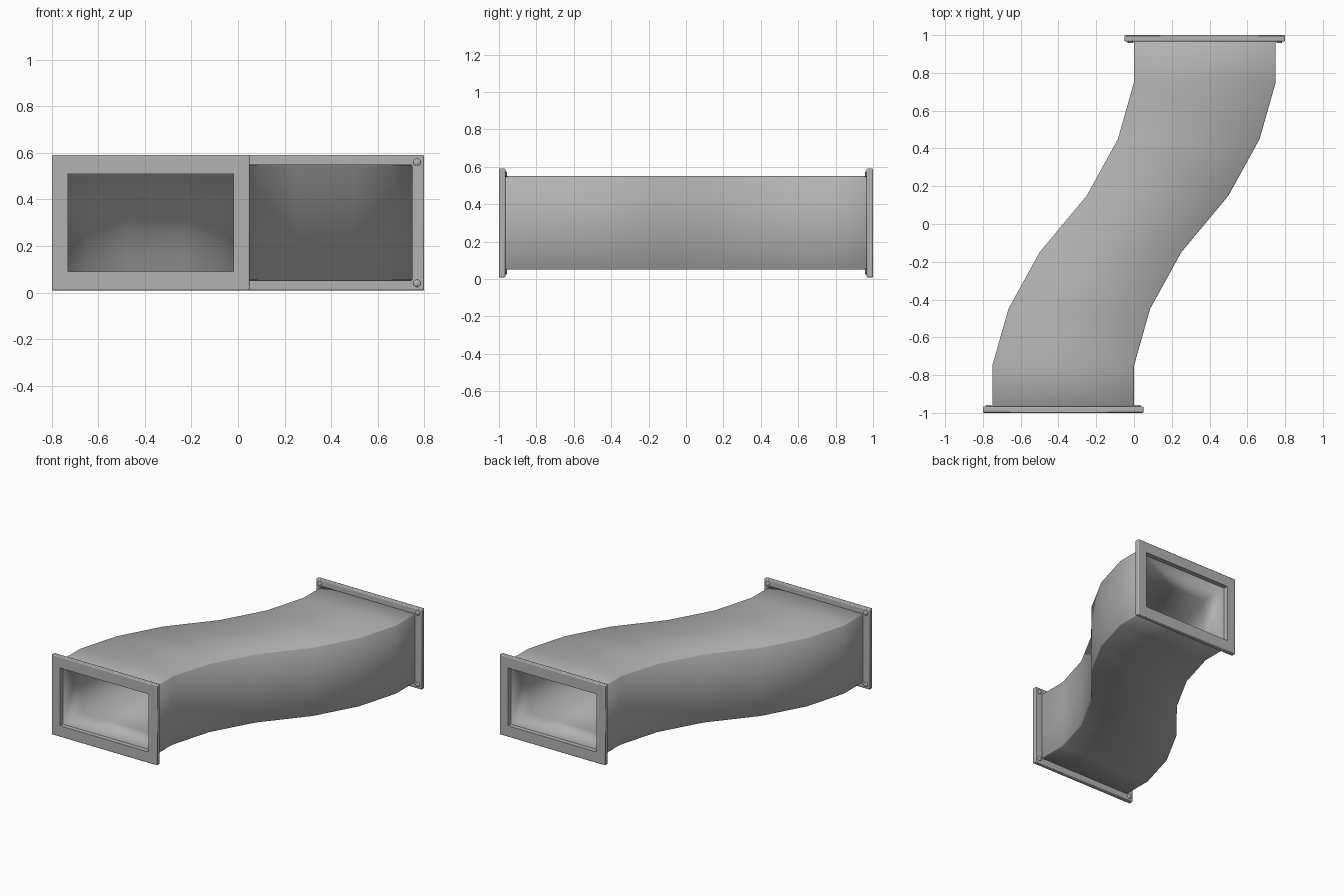
import bpy, bmesh, math

if "Cube" in bpy.data.objects:
    bpy.data.objects.remove(bpy.data.objects["Cube"])

CZ = 0.30                      # height of the duct centre line
OUT = (0.375, 0.25)            # half sizes of the duct's outer section
INN = (0.355, 0.21)            # half sizes of the duct's opening
# S-shaped centre line (x, y)
PATH = [(-0.375, -0.967), (-0.375, -0.75), (-0.29, -0.45), (-0.125, -0.15),
        (0.125, 0.15), (0.29, 0.45), (0.375, 0.75), (0.375, 0.967)]

# Dark grey metal
metal = bpy.data.materials.new("dark_metal")
metal.diffuse_color = (0.45, 0.45, 0.45, 1)
metal.use_nodes = True
metal.node_tree.nodes["Principled BSDF"].inputs["Base Color"].default_value = metal.diffuse_color


def finish(ob, bevel, segments, limit, all_smooth=False):
    """Bevel the edges, set the shading and the metal."""
    mod = ob.modifiers.new("soft_edges", 'BEVEL')
    mod.width = bevel
    mod.segments = segments
    mod.limit_method = limit
    ob.data.materials.append(metal)
    bpy.ops.object.select_all(action='DESELECT')
    ob.select_set(True)
    bpy.context.view_layer.objects.active = ob
    if all_smooth:
        bpy.ops.object.shade_smooth()
    else:
        bpy.ops.object.shade_smooth_by_angle(angle=math.radians(35))


def hollow_sweep(name, path, outer, inner, bevel, segments, all_smooth):
    """Rectangular hollow section swept along points, closed by end rims."""
    bm = bmesh.new()
    weight = bm.edges.layers.float.new("bevel_weight_edge")

    def ring(x, y, half):
        return [bm.verts.new((x + sx * half[0], y, CZ + sz * half[1]))
                for sx, sz in ((-1, -1), (1, -1), (1, 1), (-1, 1))]

    # outside rings forward, inside rings back, joined into one closed shell
    n = len(path)
    rings = [ring(x, y, outer) for x, y in path]
    rings += [ring(x, y, inner) for x, y in reversed(path)]
    for a, b in zip(rings, rings[1:] + rings[:1]):
        for i in range(4):
            j = (i + 1) % 4
            bm.faces.new((a[i], a[j], b[j], b[i]))
    # only the outer edges are softened
    outside = {v for r in rings[:n] for v in r}
    for e in bm.edges:
        along = abs(e.verts[0].co.y - e.verts[1].co.y) > 1e-4
        at_end = abs(e.verts[0].co.y) > 0.9
        if set(e.verts) <= outside and (along or at_end):
            e[weight] = 1.0
    bmesh.ops.recalc_face_normals(bm, faces=bm.faces)
    mesh = bpy.data.meshes.new(name)
    bm.to_mesh(mesh)
    bm.free()
    ob = bpy.data.objects.new(name, mesh)
    bpy.context.collection.objects.link(ob)
    finish(ob, bevel, segments, 'WEIGHT', all_smooth)


# Duct body
hollow_sweep("duct_body", PATH, OUT, INN, 0.005, 1, True)

# Flanges with a bolt in each corner, on the side facing the duct
for label, s in (("front", -1), ("back", 1)):
    cx = 0.375 * s
    hollow_sweep(label + "_flange", [(cx, s * 1.0), (cx, s * 0.966)],
                 (0.425, 0.291), INN, 0.006, 2, False)
    for sx in (-1, 1):
        for sz in (-1, 1):
            bpy.ops.mesh.primitive_cylinder_add(
                vertices=12, radius=0.016, depth=0.02,
                location=(cx + sx * 0.394, s * 0.968, CZ + sz * 0.26),
                rotation=(math.pi / 2, 0, 0))
            bolt = bpy.context.object
            bolt.name = label + "_flange_bolt"
            finish(bolt, 0.003, 1, 'ANGLE', True)
